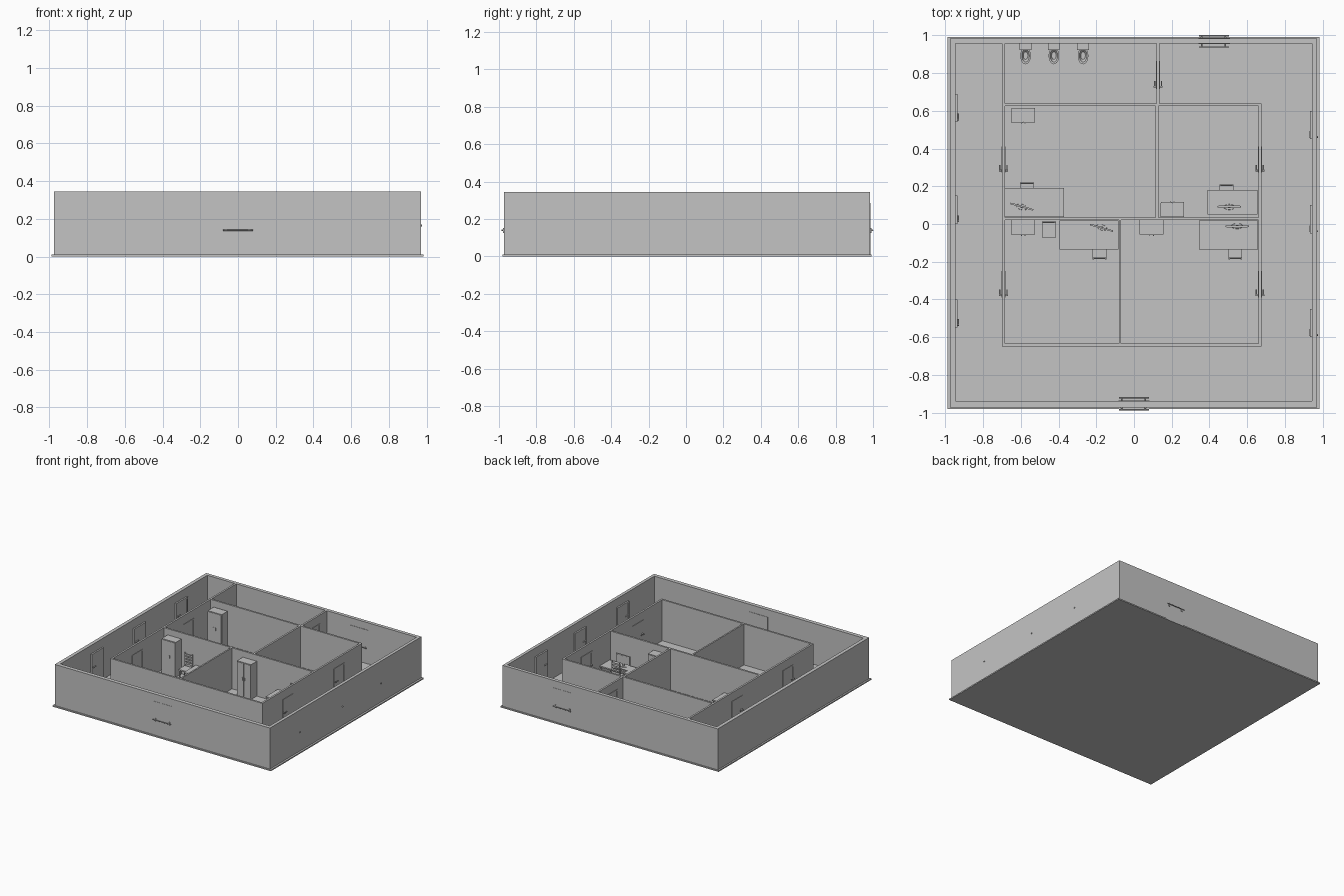
import bpy, bmesh, math
from mathutils import Matrix, Vector

if "Cube" in bpy.data.objects:
    bpy.data.objects.remove(bpy.data.objects["Cube"])

grey = bpy.data.materials.new("plain grey")
grey.diffuse_color = (0.55, 0.55, 0.55, 1)
grey.use_nodes = True
grey.node_tree.nodes["Principled BSDF"].inputs["Base Color"].default_value = grey.diffuse_color
FLOOR, TOP = 0.01, 0.345


def finish(name, bm, loc=(0, 0, 0), rot=0, smooth=False):
    bmesh.ops.recalc_face_normals(bm, faces=bm.faces)
    me = bpy.data.meshes.new(name)
    bm.to_mesh(me)
    bm.free()
    me.materials.append(grey)
    ob = bpy.data.objects.new(name, me)
    bpy.context.collection.objects.link(ob)
    ob.location = loc
    ob.rotation_euler.z = rot
    if smooth:
        me.shade_smooth()
        me.set_sharp_from_angle(angle=math.radians(40))
    return ob


def add_box(bm, x0, x1, y0, y1, z0, z1):
    m = Matrix.Translation(((x0 + x1) / 2, (y0 + y1) / 2, (z0 + z1) / 2))
    bmesh.ops.create_cube(bm, size=1, matrix=m @ Matrix.Diagonal((x1 - x0, y1 - y0, z1 - z0, 1)))


def add_rod(bm, p, q, r, n=10):
    p, q = Vector(p), Vector(q)
    d = q - p
    m = Matrix.Translation((p + q) / 2) @ d.to_track_quat('Z', 'Y').to_matrix().to_4x4()
    bmesh.ops.create_cone(bm, cap_ends=True, segments=n, radius1=r, radius2=r, depth=d.length, matrix=m)


def boxes(name, parts, loc=(0, 0, 0), rot=0):
    bm = bmesh.new()
    for p in parts:
        add_box(bm, *p)
    return finish(name, bm, loc, rot)


# floor slab
boxes("floor", [(-0.99, 0.985, -0.982, 0.993, 0, FLOOR)])

# outer walls: ring of four
boxes("outer_walls", [(x0, x1, y0, y1, FLOOR, TOP) for x0, x1, y0, y1 in (
    (-0.977, 0.97, -0.972, -0.94), (-0.977, 0.97, 0.957, 0.985),
    (-0.977, -0.948, -0.94, 0.957), (0.945, 0.97, -0.94, 0.957))])

# room partitions
boxes("inner_walls", [(x0, x1, y0, y1, FLOOR, TOP) for x0, x1, y0, y1 in (
    (-0.70, 0.675, -0.65, -0.635), (-0.70, -0.685, -0.635, 0.957),
    (0.66, 0.675, -0.635, 0.625), (-0.685, 0.675, 0.625, 0.64),
    (-0.685, 0.66, 0.02, 0.035), (-0.08, -0.068, -0.635, 0.02),
    (0.115, 0.13, 0.035, 0.625), (0.12, 0.135, 0.64, 0.957))])


def single_door(name, x, y0, y1, half, knob_y, reach0, reach1):
    """Door lying in a wall along y: frame, raised leaf and a lever handle through it."""
    z1, f = 0.275, 0.012
    boxes(name + "_frame", [(x - half, x + half, y0, y0 + f, FLOOR, z1),
                            (x - half, x + half, y1 - f, y1, FLOOR, z1),
                            (x - half, x + half, y0 + f, y1 - f, z1 - f, z1)])
    boxes(name + "_leaf", [(x - half + .003, x + half - .003, y0 + f, y1 - f, FLOOR, z1 - f)])
    bm = bmesh.new()
    add_rod(bm, (reach0, knob_y, .165), (reach1, knob_y, .165), .005)
    for r in (reach0, reach1):
        if abs(r) < 0.945:
            s = 0.005 if r == reach0 else -0.005
            add_rod(bm, (r + s, knob_y, .165), (r + s, knob_y + .03, .165), .004)
    finish(name + "_handle", bm, smooth=True)


# inner room doors, both sides
for x, side in ((-0.6925, "left"), (0.6675, "right")):
    for y0, n in ((0.272, "back"), (-0.39, "front")):
        single_door(f"{side}_{n}_room_door", x, y0, y0 + .14, .0105, y0 + .012, x - .024, x + .024)
single_door("bathroom_door", 0.1275, 0.715, 0.865, .0105, .728, .104, .151)

# doors on the inside of the outer side walls
for i, y0 in enumerate((-0.55, 0.0, 0.54)):
    single_door(f"left_outer_door_{i}", -0.944, y0, y0 + .15, .008, y0 + .015, -0.955, -0.927)
for i, y0 in enumerate((-0.60, -0.05, 0.45)):
    single_door(f"right_outer_door_{i}", 0.941, y0, y0 + .15, .008, y0 + .012, 0.93, 0.976)


def entrance(name, cx, y_in, y_out):
    """Wide entrance door with a push bar on either face."""
    d = math.copysign(1, y_out)
    a, b = sorted((y_in - d * .003, y_out + d * .002))
    boxes(name + "_leaf", [(cx - .083, cx + .083, a, b, FLOOR, 0.285)])
    bm = bmesh.new()
    for base, end in ((y_out, y_out + d * .013), (y_in, y_in - d * .018)):
        for s in (-.065, .06):
            add_rod(bm, (cx + s, base, .14), (cx + s, end, .14), .004)
            add_box(bm, cx + s - .006, cx + s + .006, min(base, base + d * .005) - .002,
                    max(base, base + d * .005) + .002, .126, .152)
        add_rod(bm, (cx - .08, end, .14), (cx + .08, end, .14), .0035)
    finish(name + "_push_bars", bm, smooth=True)


entrance("front_entrance", 0.0, -0.94, -0.972)
entrance("back_entrance", 0.425, 0.957, 0.985)

# tall cabinets: body, two door fronts and knobs (front faces local -y)
for i, (x, y, rot) in enumerate(((-0.588, 0.575, 0), (-0.588, -0.02, 0),
                                 (0.093, -0.02, 0), (0.203, 0.077, math.pi))):
    boxes(f"cabinet_{i}", [(-.063, .063, -.035, .04, FLOOR, .295),
                           (-.061, -.001, -.039, -.035, .02, .29),
                           (.001, .061, -.039, -.035, .02, .29),
                           (-.012, -.007, -.043, -.039, .15, .175),
                           (.007, .012, -.043, -.039, .15, .175)], (x, y, 0), rot)


def chair(name, x, y, rot):
    """Chair with slatted back; backrest at local y = 0, seat towards +y."""
    w = .037
    parts = [(-w, w, .004, .085, .082, .092)]
    parts += [(sx - .004, sx + .004, sy, sy + .008, FLOOR, .082)
              for sx in (-.031, .031) for sy in (.006, .074)]
    parts += [(sx - .004, sx + .004, 0, .008, .082, .20) for sx in (-w + .004, w - .004)]
    parts += [(-w + .008, w - .008, .001 + k * .001, .006 + k * .001, .108 + k * .023, .122 + k * .023)
              for k in range(4)]
    boxes(name, parts, (x, y, 0), rot)


def workstation(name, x0, x1, y0, y1, rot, monitor, tilt, keys, seat):
    """Desk with monitor, keyboard and chair; the user sits on local -y."""
    cx, cy, w, d = (x0 + x1) / 2, (y0 + y1) / 2, (x1 - x0) / 2, (y1 - y0) / 2
    boxes(name + "_desk", [(-w, w, -d, d, .107, .117),
                           (-w, -w + .01, -d + .01, d - .005, FLOOR, .107),
                           (w - .01, w, -d + .01, d - .005, FLOOR, .107),
                           (-w + .01, w - .01, d - .015, d - .007, .04, .107)], (cx, cy, 0), rot)
    # screen on a round foot
    bm = bmesh.new()
    add_box(bm, -.063, .063, -.004, .004, .142, .215)
    add_box(bm, -.056, .056, -.005, -.004, .149, .208)
    add_box(bm, -.006, .006, .003, .008, .12, .17)
    bmesh.ops.create_cone(bm, cap_ends=True, segments=20, radius1=.03, radius2=.028, depth=.004,
                          matrix=Matrix.Translation((0, .002, .119)) @ Matrix.Diagonal((1, .5, 1, 1)))
    finish(name + "_monitor", bm, (*monitor, 0), rot + math.radians(tilt))
    # keyboard with rows of keys
    parts = [(-.05, .05, -.017, .017, .117, .121)]
    parts += [(-.048 + c * .008, -.042 + c * .008, -.015 + r * .0078, -.009 + r * .0078, .121, .123)
              for c in range(12) for r in range(4)]
    boxes(name + "_keyboard", parts, (*keys, 0), rot)
    chair(name + "_chair", *seat, rot)


PI = math.pi
workstation("back_left", -.685, -.37, .037, .19, PI, (-.595, .092), -16, (-.575, .15), (-.567, .22))
workstation("back_right", .39, .655, .05, .18, PI, (.505, .092), 0, (.487, .152), (.49, .21))
workstation("front_left", -.395, -.082, -.135, .018, 0, (-.172, -.02), -16, (-.188, -.085), (-.183, -.187))
workstation("front_right", .345, .658, -.135, .018, 0, (.547, -.013), 0, (.545, -.085), (.537, -.187))
chair("visitor_chair", -.452, .014, PI)

# toilets: cistern plus lofted oval bowl
for i, x in enumerate((-0.575, -0.425, -0.27)):
    boxes(f"toilet_cistern_{i}", [(-.029, .029, -.033, 0, .06, .135),
                                  (-.031, .031, -.035, 0, .135, .142)], (x, .957, 0))
    bm = bmesh.new()
    rings = []
    for z, rx, ry in ((FLOOR, .017, .03), (.035, .016, .028), (.06, .024, .04),
                      (.075, .028, .046), (.083, .028, .046), (.083, .02, .034), (.065, .012, .02)):
        rings.append([bm.verts.new((rx * math.cos(k * PI / 10), ry * math.sin(k * PI / 10), z))
                      for k in range(20)])
    for a, b in zip(rings, rings[1:]):
        for k in range(20):
            bm.faces.new((a[k], a[(k + 1) % 20], b[(k + 1) % 20], b[k]))
    bm.faces.new(rings[0])
    bm.faces.new(rings[-1])
    finish(f"toilet_bowl_{i}", bm, (x, .893, 0), smooth=True)
